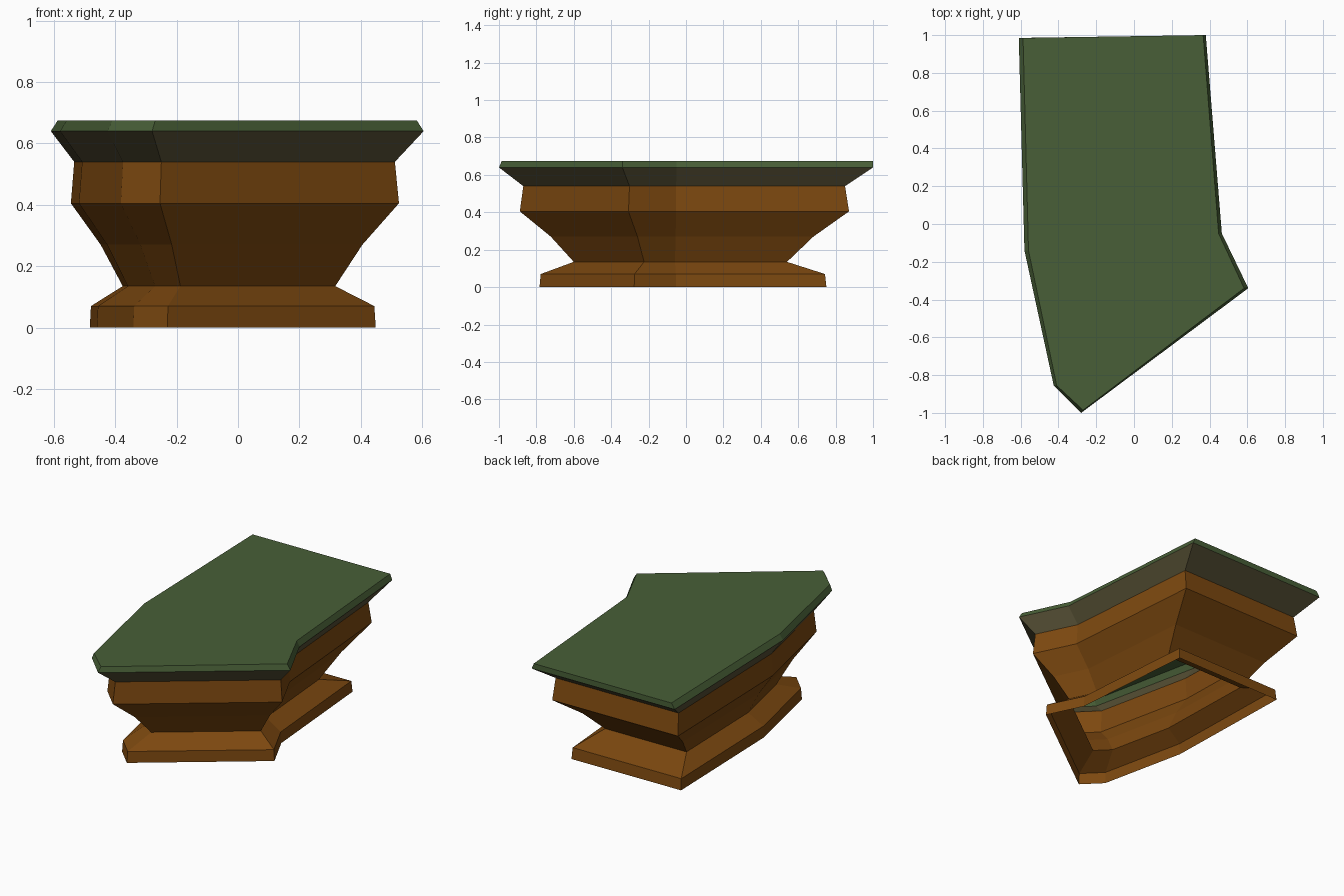
import bpy

if "Cube" in bpy.data.objects:
    bpy.data.objects.remove(bpy.data.objects["Cube"])

# Plan outline at the widest level (counter-clockwise seen from above)
OUTLINE = [(-0.61, 0.985), (-0.58, -0.14), (-0.425, -0.855), (-0.28, -1.0),
           (0.605, -0.34), (0.465, -0.05), (0.38, 1.0)]
CX, CY = -0.065, -0.07   # point the levels scale around


def ring(z, s):
    return [(CX + (x - CX) * s, CY + (y - CY) * s, z) for x, y in OUTLINE]


def material(name, color):
    m = bpy.data.materials.new(name)
    m.diffuse_color = (*color, 1)
    m.use_nodes = True
    m.node_tree.nodes["Principled BSDF"].inputs["Base Color"].default_value = m.diffuse_color
    return m


def shell(name, rings, mat, cap=False):
    n = len(OUTLINE)
    verts = [v for r in rings for v in r]
    faces = []
    for k in range(len(rings) - 1):
        a, b = k * n, (k + 1) * n
        for i in range(n):
            j = (i + 1) % n
            faces.append((a + i, a + j, b + j, b + i))
    if cap:
        faces.append(tuple(range(len(verts) - n, len(verts))))
    me = bpy.data.meshes.new(name)
    me.from_pydata(verts, [], faces)
    me.materials.append(mat)
    ob = bpy.data.objects.new(name, me)
    bpy.context.collection.objects.link(ob)


brown = material("earth_brown", (0.205, 0.066, 0.005))
olive = material("dark_olive", (0.098, 0.084, 0.037))
green = material("grass_green", (0.065, 0.114, 0.038))

# Flared foot, open underneath
shell("foot", [ring(0, 0.767), ring(0.07, 0.76), ring(0.135, 0.57)], brown)
# Body widening upward to an upright band
shell("body", [ring(0.135, 0.57), ring(0.27, 0.702), ring(0.405, 0.88),
               ring(0.54, 0.86)], brown)
# Sloping underside of the overhang
shell("overhang", [ring(0.54, 0.86), ring(0.64, 1.0)], olive)
# Grass top: thin rim pulled in at the sides, flat cap
top = [(x * 0.963, y + (0.015 if y < -0.9 else 0), 0.675) for x, y in OUTLINE]
shell("grass_top", [ring(0.64, 1.0), top], green, cap=True)
